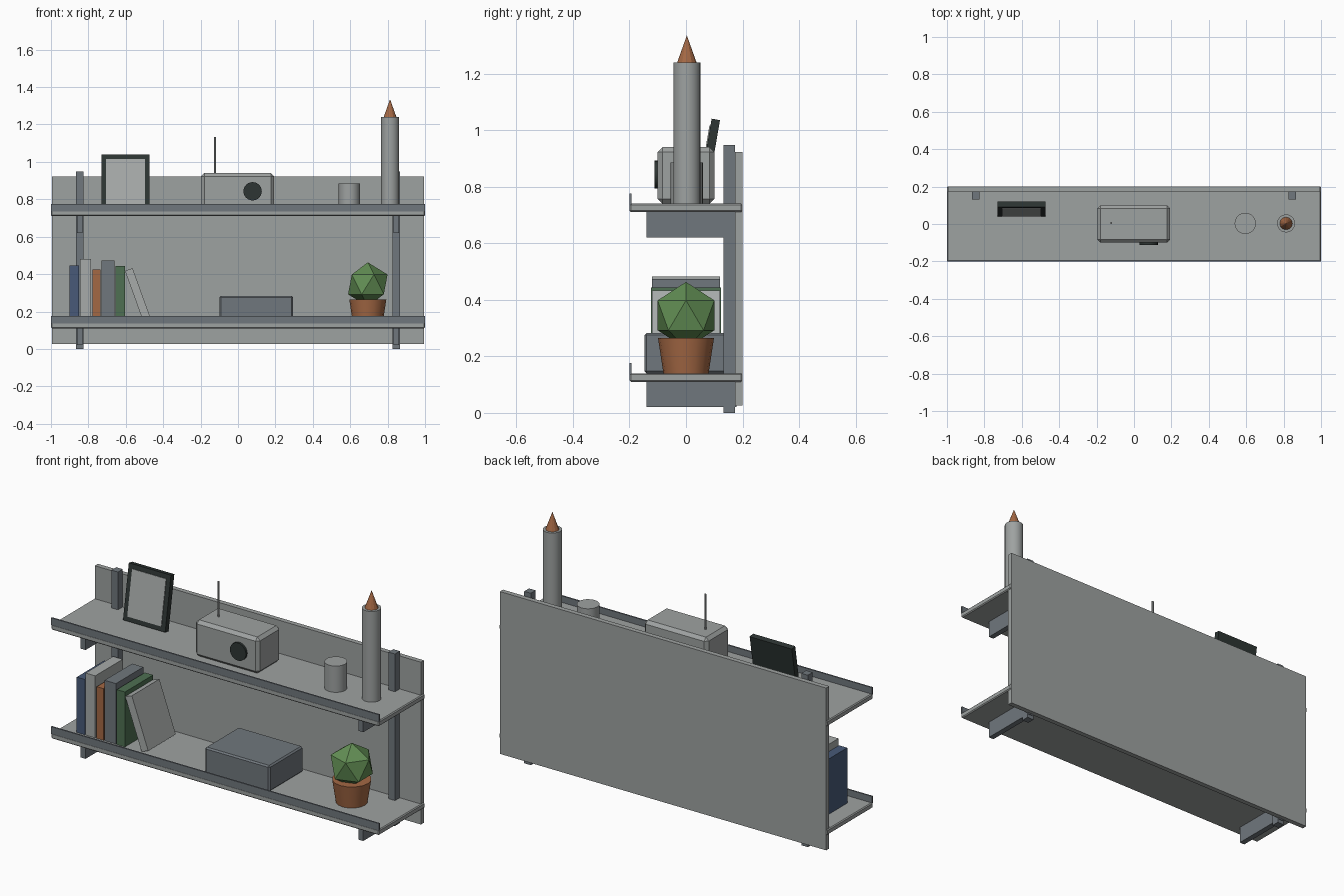
import bpy
import math

if "Cube" in bpy.data.objects:
    bpy.data.objects.remove(bpy.data.objects["Cube"], do_unlink=True)


def material(name, r, g, b):
    """Flat material from 8-bit display values, stored as linear."""
    def linear(v):
        v /= 255
        return v / 12.92 if v <= 0.04045 else ((v + 0.055) / 1.055) ** 2.4
    colour = (linear(r), linear(g), linear(b), 1)
    mat = bpy.data.materials.new(name)
    mat.use_nodes = True
    mat.diffuse_color = colour
    mat.node_tree.nodes["Principled BSDF"].inputs["Base Color"].default_value = colour
    return mat


GREY = material("mid grey", 158, 162, 161)
PALE = material("pale grey", 167, 171, 170)
STEEL = material("steel grey", 112, 119, 125)
CHARCOAL = material("charcoal", 45, 53, 51)
BLUE = material("dull blue", 72, 90, 120)
COPPER = material("copper brown", 164, 104, 68)
LEAF = material("leaf green", 98, 142, 84)
MOSS = material("moss green", 78, 112, 82)


def finish(name, mat):
    obj = bpy.context.object
    obj.name = name
    obj.data.materials.append(mat)
    return obj


def box(name, mat, centre, size, bevel=0, rot=(0, 0, 0)):
    bpy.ops.mesh.primitive_cube_add(size=1, location=centre, rotation=rot)
    obj = finish(name, mat)
    obj.scale = size
    bpy.ops.object.transform_apply(location=False, rotation=False, scale=True)
    if bevel:
        mod = obj.modifiers.new("edge", "BEVEL")
        mod.width = bevel
        mod.segments = 1
    return obj


def span(name, mat, xs, ys, zs, bevel=0):
    """Box given by its limits on each axis."""
    pairs = (xs, ys, zs)
    return box(name, mat, [(a + b) / 2 for a, b in pairs],
               [b - a for a, b in pairs], bevel)


def round_part(name, mat, x, y, z0, z1, r0, r1, sides, smooth=True):
    bpy.ops.mesh.primitive_cone_add(vertices=sides, radius1=r0, radius2=r1,
                                    depth=z1 - z0, location=(x, y, (z0 + z1) / 2))
    if smooth:
        bpy.ops.object.shade_smooth_by_angle(angle=math.radians(35))
    return finish(name, mat)


LOW, HIGH = 0.14, 0.74  # shelf top heights

# Wall panel and uprights
span("back_panel", GREY, (-0.995, 0.995), (0.173, 0.2), (0.027, 0.922))
for side, x in (("right", -0.845), ("left", 0.845)):
    span(side + "_upright", STEEL, (x - 0.02, x + 0.02), (0.132, 0.174), (0, 0.948))

# Shelves with front lips and brackets
for level, top in (("lower", LOW), ("upper", HIGH)):
    span(level + "_shelf", GREY, (-1, 1), (-0.2, 0.2), (top - 0.03, top), 0.005)
    span(level + "_lip", STEEL, (-1, 1), (-0.2, -0.192), (top - 0.004, top + 0.036))
    for side, x in (("right", -0.847), ("left", 0.847)):
        span(f"{level}_{side}_bracket", STEEL, (x - 0.015, x + 0.015),
             (-0.14, 0.178), (top - 0.12, top - 0.029))

# Leaning picture frame
tilt = 0.17
box("picture_frame", CHARCOAL, (-0.601, 0.08, 0.89), (0.257, 0.03, 0.3), rot=(-tilt, 0, 0))
box("picture", PALE, (-0.601, 0.08 - 0.016 * math.cos(tilt), 0.89 + 0.016 * math.sin(tilt)),
    (0.207, 0.005, 0.25), rot=(-tilt, 0, 0))

# Radio with dial and aerial
span("radio_body", GREY, (-0.197, 0.193), (-0.1, 0.1), (HIGH, 0.94), 0.017)
dial = round_part("radio_dial", CHARCOAL, 0.078, 0, 0, 0.02, 0.049, 0.049, 24)
dial.rotation_euler = (math.pi / 2, 0, 0)
dial.location = (0.078, -0.102, 0.843)
round_part("radio_aerial", GREY, -0.122, 0.005, 0.93, 1.132, 0.006, 0.006, 10)

# Cup, and candle with pointed flame
round_part("cup", GREY, 0.595, 0.003, HIGH, 0.885, 0.057, 0.057, 24)
round_part("candle", GREY, 0.813, 0.003, HIGH, 1.24, 0.048, 0.048, 24)
round_part("flame", COPPER, 0.813, 0.003, 1.237, 1.335, 0.035, 0, 12, False)

# Row of books: left edge, right edge, top, half depth
books = (
    ("blue_book", BLUE, -0.9, -0.85, 0.445, 0.12),
    ("pale_book", PALE, -0.846, -0.787, 0.482, 0.12),
    ("copper_book", COPPER, -0.778, -0.736, 0.425, 0.12),
    ("steel_book", STEEL, -0.73, -0.661, 0.473, 0.12),
    ("moss_book", MOSS, -0.654, -0.604, 0.443, 0.123),
)
for name, mat, x0, x1, top, depth in books:
    span(name, mat, (x0, x1), (-depth, depth), (LOW, top))
box("leaning_book", PALE, (-0.534, 0, 0.286), (0.043, 0.24, 0.295), rot=(0, -0.346, 0))

# Storage box
span("storage_box", STEEL, (-0.1, 0.295), (-0.147, 0.147), (LOW, 0.283), 0.008)

# Potted plant
round_part("plant_pot", COPPER, 0.694, 0, LOW, 0.265, 0.08, 0.099, 16)
bpy.ops.mesh.primitive_ico_sphere_add(subdivisions=1, radius=0.118, location=(0.694, 0, 0.345))
finish("plant", LEAF)
